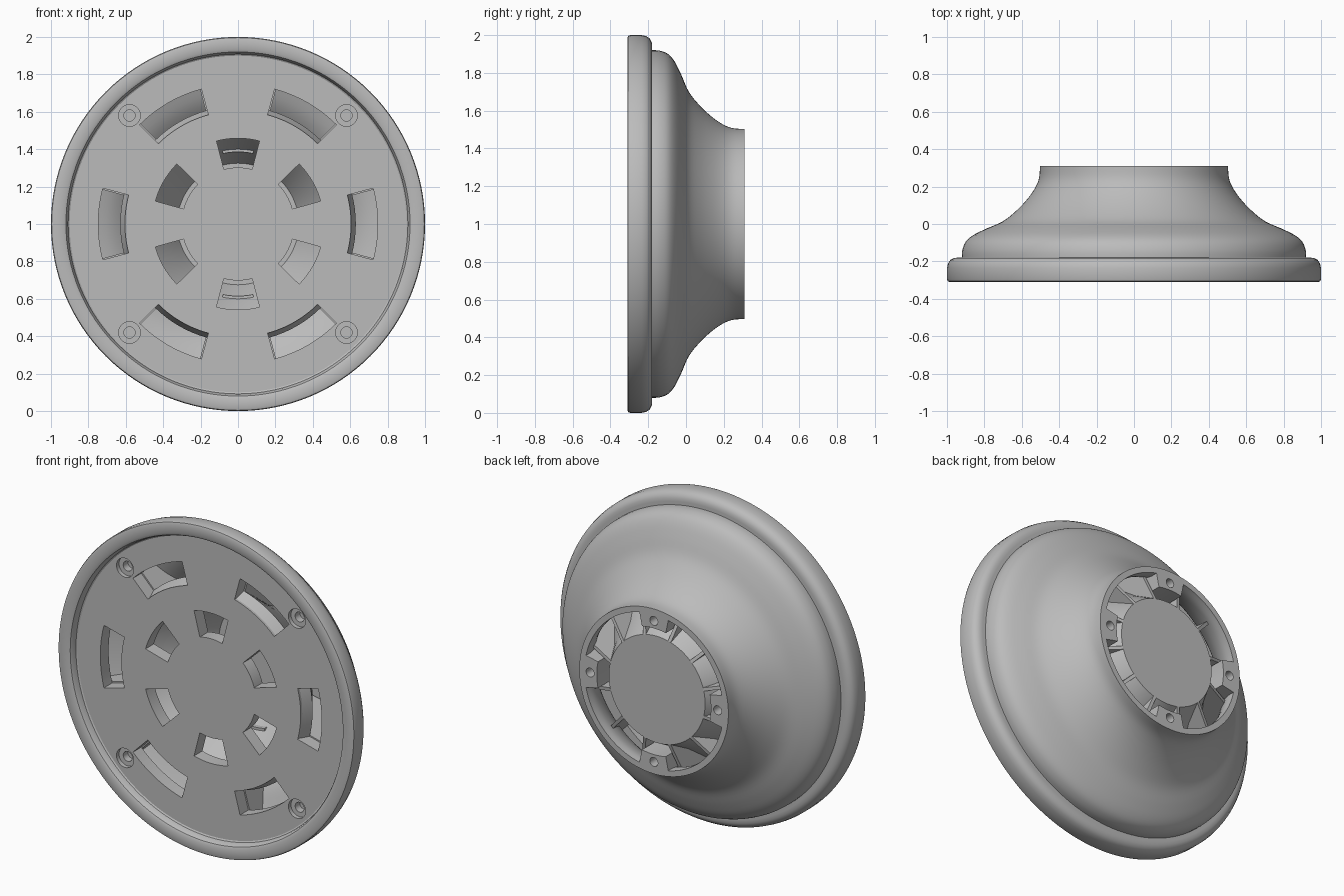
import bpy, bmesh
from math import cos, sin, pi, radians
from mathutils import Vector

if "Cube" in bpy.data.objects:
    bpy.data.objects.remove(bpy.data.objects["Cube"])

grey = bpy.data.materials.new("plain grey")
grey.use_nodes = True
grey.diffuse_color = (0.5, 0.5, 0.5, 1)
grey.node_tree.nodes["Principled BSDF"].inputs["Base Color"].default_value = (0.5, 0.5, 0.5, 1)


def polar(r, a, y):
    """Point around the main axis, which runs along y at z = 1."""
    return Vector((r * cos(a), y, 1 + r * sin(a)))


def finish(name, bm):
    bmesh.ops.remove_doubles(bm, verts=bm.verts, dist=1e-5)
    bmesh.ops.recalc_face_normals(bm, faces=bm.faces)
    mesh = bpy.data.meshes.new(name)
    bm.to_mesh(mesh)
    bm.free()
    mesh.materials.append(grey)
    obj = bpy.data.objects.new(name, mesh)
    bpy.context.collection.objects.link(obj)
    return obj


def smooth(obj):
    bpy.ops.object.select_all(action='DESELECT')
    obj.select_set(True)
    bpy.context.view_layer.objects.active = obj
    bpy.ops.object.shade_smooth_by_angle(angle=radians(32))


def revolve(bm, profile, steps, closed, centre=(0, 0)):
    """Turn (radius, y) points around an axis along y."""
    off = Vector((centre[0], 0, centre[1]))
    rings = [[bm.verts.new(polar(r, 2 * pi * i / steps, y) + off) for i in range(steps)]
             if r > 0 else [bm.verts.new(polar(0, 0, y) + off)] * steps
             for r, y in profile]
    pairs = list(zip(rings, rings[1:] + rings[:1]))
    for a, b in pairs if closed else pairs[:-1]:
        for i in range(steps):
            j = (i + 1) % steps
            quad = list(dict.fromkeys((a[i], a[j], b[j], b[i])))
            if len(quad) > 2:
                bm.faces.new(quad)


def sector(bm, r0, r1, mid, half, y0, y1, steps=10):
    """Solid block shaped as part of a ring."""
    angles = [radians(mid - half + 2 * half * i / steps) for i in range(steps + 1)]
    loop = [(r1, a) for a in angles] + [(r0, a) for a in reversed(angles)]
    front = [bm.verts.new(polar(r, a, y0)) for r, a in loop]
    back = [bm.verts.new(polar(r, a, y1)) for r, a in loop]
    n = len(loop)
    bm.faces.new(front)
    bm.faces.new(back)
    for i in range(n):
        bm.faces.new((front[i], front[(i + 1) % n], back[(i + 1) % n], back[i]))


def curve_through(points, sub=4):
    """Catmull-Rom curve through profile points."""
    pts = [Vector(p) for p in points]
    pts = [pts[0]] + pts + [pts[-1]]
    out = []
    for a, b, c, d in zip(pts, pts[1:], pts[2:], pts[3:]):
        for k in range(sub):
            t = k / sub
            out.append(tuple(0.5 * (2 * b + (c - a) * t + (2 * a - 5 * b + 4 * c - d) * t * t
                                    + (3 * b - a - 3 * c + d) * t ** 3)))
    return out + [tuple(pts[-1])]


def cut(obj, cutter):
    mod = obj.modifiers.new("cut", 'BOOLEAN')
    mod.operation = 'DIFFERENCE'
    mod.solver = 'EXACT'
    mod.object = cutter
    bpy.context.view_layer.objects.active = obj
    bpy.ops.object.modifier_apply(modifier=mod.name)
    bpy.data.objects.remove(cutter)


# Front plate with raised rim
bm = bmesh.new()
revolve(bm, [(0, -.26), (.90, -.26), (.908, -.265), (.913, -.29), (.92, -.303), (.935, -.31),
             (.985, -.31), (.996, -.306), (1, -.295), (1, -.235), (.994, -.21),
             (.982, -.192), (.96, -.181), (.94, -.18), (0, -.18)], 128, False)
plate = finish("front_plate", bm)

# Vent slots and countersunk screw holes
bm = bmesh.new()
for k in range(6):
    sector(bm, .605, .747, 60 * k, 14.8, -.4, -.1)
    sector(bm, .302, .458, 60 * k + 30, 14.5, -.4, -.1)
for sx in (-1, 1):
    for sz in (-1, 1):
        revolve(bm, [(0, -.4), (.058, -.4), (.058, -.235), (.03, -.235), (.03, -.19), (0, -.19)],
                32, False, (.58 * sx, .58 * sz))
cut(plate, finish("plate_cutter", bm))
smooth(plate)

# Bell-shaped shell
outer = curve_through([(.92, -.185), (.918, -.14), (.90, -.095), (.86, -.06), (.79, -.025),
                       (.70, .015), (.625, .075), (.565, .14), (.525, .20), (.507, .25), (.503, .31)])
inner = curve_through([(.468, .31), (.47, .25), (.495, .18), (.54, .11), (.60, .04),
                       (.68, -.02), (.78, -.065), (.85, -.10), (.88, -.14), (.885, -.185)])
bm = bmesh.new()
revolve(bm, outer + inner, 128, True)
smooth(finish("bell_shell", bm))

# Flared core closed by a flat disc at the back
core = [(.325, .28), (.40, .14), (.48, .03), (.56, -.08), (.63, -.18)]
bm = bmesh.new()
revolve(bm, [(0, .28)] + core + [(.603, -.25)], 96, False)
smooth(finish("flared_core", bm))

# Radial fins between core and shell
bm = bmesh.new()
section = core + [p for p in reversed(inner) if -.18 < p[1] < .25]
for k in range(12):
    a = radians(15 + 30 * k)
    side = Vector((-sin(a), 0, cos(a))) * .01
    left = [bm.verts.new(polar(r, a, y) + side) for r, y in section]
    right = [bm.verts.new(polar(r, a, y) - side) for r, y in section]
    bm.faces.new(left)
    bm.faces.new(right)
    n = len(section)
    for i in range(n):
        bm.faces.new((left[i], left[(i + 1) % n], right[(i + 1) % n], right[i]))
finish("radial_fins", bm)

# Mounting tabs on the back ring, each with a screw hole
bm = bmesh.new()
holes = bmesh.new()
for k in range(4):
    sector(bm, .385, .475, 90 * k, 12, .14, .31, 6)
    c = polar(.43, pi / 2 * k, 0)
    revolve(holes, [(0, .2), (.027, .2), (.027, .4), (0, .4)], 24, False, (c.x, c.z - 1))
tabs = finish("mounting_tabs", bm)
cut(tabs, finish("tab_cutter", holes))
smooth(tabs)
